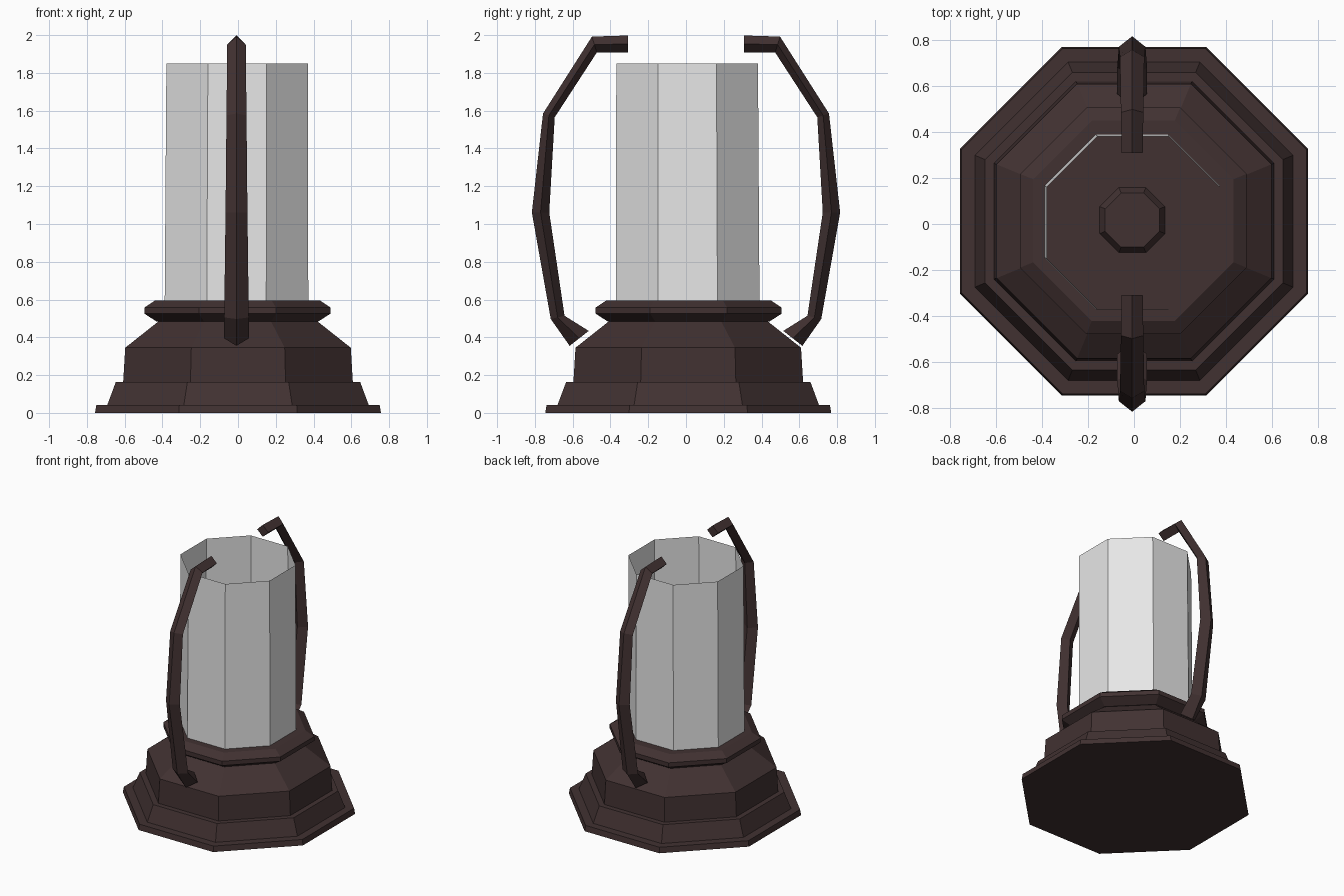
import bpy, bmesh, math

if "Cube" in bpy.data.objects:
    bpy.data.objects.remove(bpy.data.objects["Cube"], do_unlink=True)


def make_material(name, color):
    mat = bpy.data.materials.new(name)
    mat.use_nodes = True
    mat.diffuse_color = color
    mat.node_tree.nodes["Principled BSDF"].inputs["Base Color"].default_value = color
    return mat


bronze = make_material("dark bronze", (0.053, 0.031, 0.031, 1))
glass = make_material("pale glass", (0.8, 0.8, 0.8, 1))


def loft(name, rings, mat, caps=True):
    """Join a list of equal point rings into one flat-shaded skin."""
    bm = bmesh.new()
    loops = [[bm.verts.new(p) for p in ring] for ring in rings]
    for a, b in zip(loops, loops[1:]):
        n = len(a)
        for i in range(n):
            j = (i + 1) % n
            bm.faces.new((a[i], a[j], b[j], b[i]))
    if caps:
        bm.faces.new(loops[0][::-1])
        bm.faces.new(loops[-1])
        bmesh.ops.recalc_face_normals(bm, faces=bm.faces[:])
    mesh = bpy.data.meshes.new(name)
    bm.to_mesh(mesh)
    bm.free()
    mesh.materials.append(mat)
    obj = bpy.data.objects.new(name, mesh)
    bpy.context.scene.collection.objects.link(obj)
    return obj


def octagon(apothem, z, cx=0.0, cy=0.012):
    r = apothem / math.cos(math.pi / 8)
    angles = [math.pi / 8 + i * math.pi / 4 for i in range(8)]
    return [(cx + r * math.cos(a), cy + r * math.sin(a), z) for a in angles]


# Stepped base with sloping shoulder
base = [(0.757, 0), (0.75, 0.042), (0.692, 0.042), (0.647, 0.163),
        (0.608, 0.163), (0.597, 0.345), (0.42, 0.485)]
loft("base", [octagon(a, z) for a, z in base], bronze)

# Collar that carries the glass
collar = [(0.43, 0.485), (0.492, 0.525), (0.492, 0.558), (0.435, 0.596)]
loft("collar", [octagon(a, z, -0.003, 0.014) for a, z in collar], bronze)

# Small burner in the middle of the collar
burner = [(0.143, 0.594), (0.118, 0.64)]
loft("burner", [octagon(a, z, -0.007, 0.017) for a, z in burner], bronze)

# Open glass sleeve, a single thin sheet
loft("glass_sleeve", [octagon(0.38, 0.594, -0.008, 0.009),
                      octagon(0.375, 1.85, -0.004, 0.006)], glass, caps=False)

# Bent arms with a diamond section: outer ridge, inner ridge, half width
arm = [((0.308, 1.998), (0.308, 1.908), 0.046),
       ((0.498, 1.992), (0.472, 1.908), 0.049),
       ((0.757, 1.585), (0.695, 1.565), 0.053),
       ((0.816, 1.061), (0.724, 1.061), 0.058),
       ((0.716, 0.497), (0.643, 0.514), 0.065),
       ((0.616, 0.355), (0.515, 0.434), 0.065)]
for name, side in (("front_arm", -1), ("back_arm", 1)):
    rings = []
    for (yo, zo), (yi, zi), w in arm:
        ym, zm = (yo + yi) / 2, (zo + zi) / 2
        rings.append([(-0.008, side * yo, zo), (w - 0.008, side * ym, zm),
                      (-0.008, side * yi, zi), (-w - 0.008, side * ym, zm)])
    loft(name, rings, bronze)
